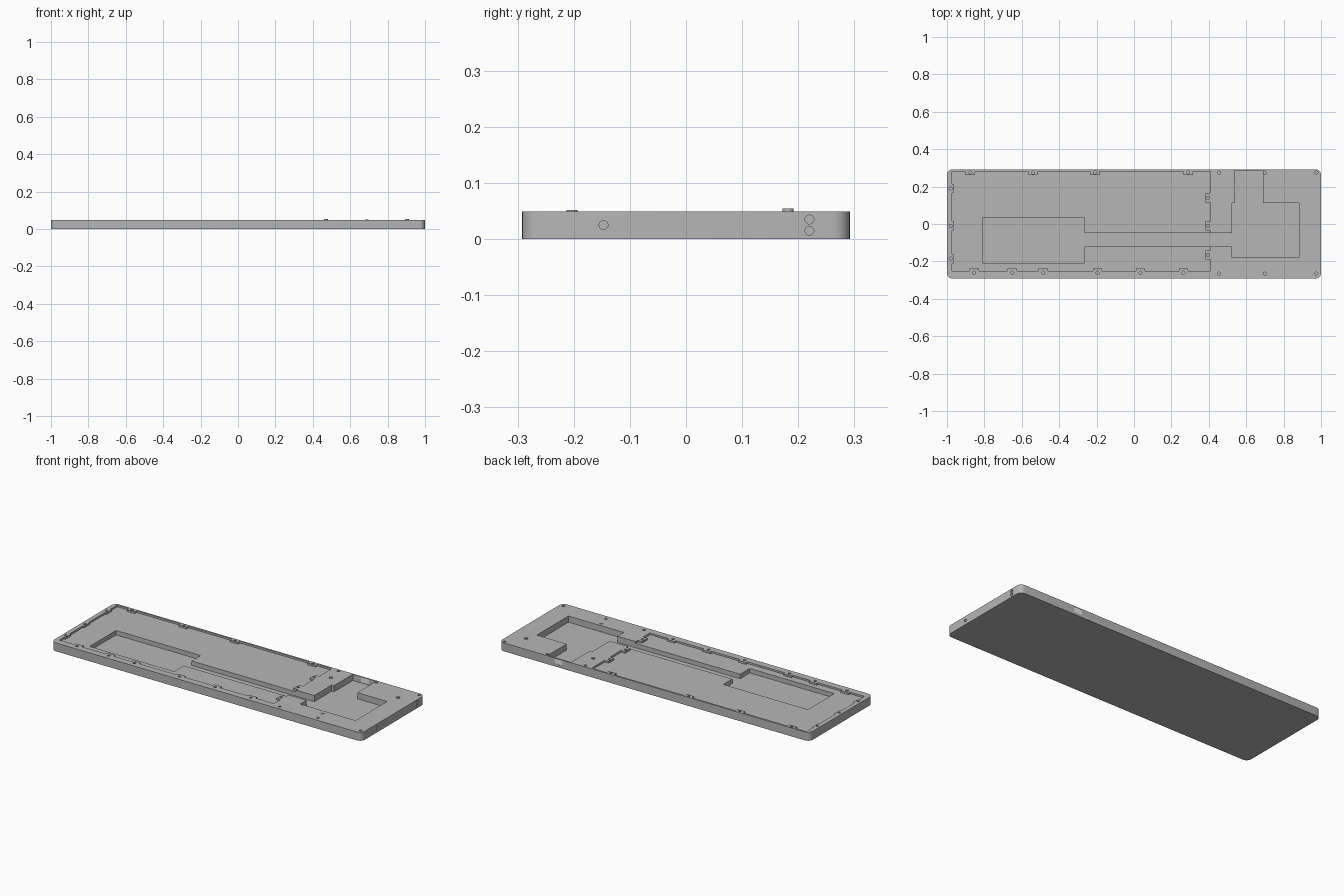
import bpy, bmesh, math
from mathutils import Matrix, Vector

if "Cube" in bpy.data.objects:
    bpy.data.objects.remove(bpy.data.objects["Cube"])

HX, HY, TOP = 1.0, 0.292, 0.049
FLOOR, STEP = 0.013, 0.039


def material(name, rgb):
    m = bpy.data.materials.new(name)
    m.use_nodes = True
    m.diffuse_color = (*rgb, 1)
    m.node_tree.nodes["Principled BSDF"].inputs["Base Color"].default_value = (*rgb, 1)
    return m


grey = material("metal grey", (0.47, 0.47, 0.47))
white = material("white", (0.95, 0.95, 0.95))


def prism(name, outline, z0, z1, mat=grey):
    """Extrude a flat outline from z0 to z1."""
    bm = bmesh.new()
    face = bm.faces.new([bm.verts.new((x, y, z0)) for x, y in outline])
    grown = bmesh.ops.extrude_face_region(bm, geom=[face])
    verts = [g for g in grown["geom"] if isinstance(g, bmesh.types.BMVert)]
    bmesh.ops.translate(bm, verts=verts, vec=(0, 0, z1 - z0))
    bmesh.ops.recalc_face_normals(bm, faces=bm.faces[:])
    mesh = bpy.data.meshes.new(name)
    bm.to_mesh(mesh)
    bm.free()
    obj = bpy.data.objects.new(name, mesh)
    mesh.materials.append(mat)
    bpy.context.collection.objects.link(obj)
    return obj


def rect(x0, x1, y0, y1):
    return [(x0, y0), (x1, y0), (x1, y1), (x0, y1)]


def circle(x, y, r, n=16):
    return [(x + r * math.cos(math.tau * i / n), y + r * math.sin(math.tau * i / n))
            for i in range(n)]


def rounded(hx, hy, r, n=6):
    pts = []
    for q, (sx, sy) in enumerate([(1, 1), (-1, 1), (-1, -1), (1, -1)]):
        for i in range(n + 1):
            a = math.pi / 2 * (q + i / n)
            pts.append((sx * (hx - r) + r * math.cos(a), sy * (hy - r) + r * math.sin(a)))
    return pts


def cut(target, cutter):
    mod = target.modifiers.new("cut", "BOOLEAN")
    mod.operation, mod.solver, mod.object = "DIFFERENCE", "EXACT", cutter
    bpy.context.view_layer.update()
    result = target.evaluated_get(bpy.context.evaluated_depsgraph_get())
    mesh = bpy.data.meshes.new_from_object(result)
    target.modifiers.clear()
    target.data = mesh
    bpy.data.objects.remove(cutter)


# Screw positions along each side of the shallow tray
front_screws = [-0.855, -0.65, -0.485, -0.195, 0.035, 0.265]
back_screws = [0.29, -0.21, -0.54, -0.875]
left_screws = [0.19, -0.01, -0.185]
divider_screws = [-0.165, -0.01, 0.14]
end_screws = [0.455, 0.7, 0.975]


def tabbed(start, end, stops, inward, half=0.025):
    """Edge of the tray from start to end, stepping inward around each screw."""
    start, end, inward = Vector(start), Vector(end), Vector(inward)
    along = (end - start).normalized()
    pts = [start]
    for s in stops:
        d = abs(s - start.dot(Vector((abs(along.x), abs(along.y)))))
        a, b = start + along * (d - half), start + along * (d + half)
        pts += [a, a + inward, b + inward, b]
    return [tuple(p) for p in pts]


# Case body
case = prism("case_body", rounded(HX, HY, 0.03), 0, TOP)

# Shallow tray with screw tabs
x0, x1, y0, y1 = -0.974, 0.408, -0.252, 0.281
tray = (tabbed((x0, y0), (x1, y0), front_screws, (0, 0.014))
        + tabbed((x1, y0), (x1, y1), divider_screws, (-0.026, 0))
        + tabbed((x1, y1), (x0, y1), back_screws, (0, -0.018))
        + tabbed((x0, y1), (x0, y0), left_screws, (0.008, 0)))
cut(case, prism("tray_cutter", tray, STEP, 0.1))

# Deep pockets joined by the cable channel
wall = HY - 0.006
pocket = [(-0.81, -0.208), (-0.265, -0.208), (-0.265, -0.12), (0.525, -0.12),
          (0.525, -0.178), (0.882, -0.178), (0.882, 0.112), (0.69, 0.112),
          (0.69, wall), (0.54, wall), (0.54, 0.112), (0.525, 0.112),
          (0.525, -0.048), (-0.265, -0.048), (-0.265, 0.035), (-0.81, 0.035)]
cut(case, prism("pocket_cutter", pocket, FLOOR, 0.1))

# Port opening in the back wall
cut(case, prism("port_cutter", rect(0.592, 0.644, wall - 0.01, HY + 0.01), 0.015, 0.045))

# Screw holes
screws = ([(x, -0.26) for x in front_screws] + [(x, 0.275) for x in back_screws]
          + [(-0.98, y) for y in left_screws] + [(0.395, y) for y in divider_screws]
          + [(x, y) for x in end_screws for y in (-0.265, 0.275)])
for x, y in screws:
    cut(case, prism("screw_cutter", circle(x, y, 0.008), 0.02, 0.1))

# Round holes in the right-hand end
for y, z in [(0.22, 0.035), (0.22, 0.015), (-0.147, 0.025)]:
    drill = prism("side_cutter", circle(0, 0, 0.008), -0.03, 0.03)
    drill.data.transform(Matrix.Translation((HX, y, z)) @ Matrix.Rotation(math.pi / 2, 4, "Y"))
    cut(case, drill)

case.data.materials.clear()
case.data.materials.append(grey)

# Port plate filling the opening
prism("port_plate", rect(0.592, 0.644, wall + 0.001, HY - 0.001), 0.015, 0.045, white)

# Locating pins
for name, x, y, top in [("pin_left", 0.47, 0.182, 0.055), ("pin_right", 0.903, 0.182, 0.055),
                        ("pin_front", 0.688, -0.203, 0.052)]:
    base = FLOOR if name == "pin_front" else 0.04
    prism(name, circle(x, y, 0.01), base, top)

# Smooth the rounded corners and hole walls, keep edges sharp
for obj in bpy.data.objects:
    obj.select_set(obj.type == "MESH")
bpy.context.view_layer.objects.active = case
bpy.ops.object.shade_smooth_by_angle(angle=math.radians(30))
